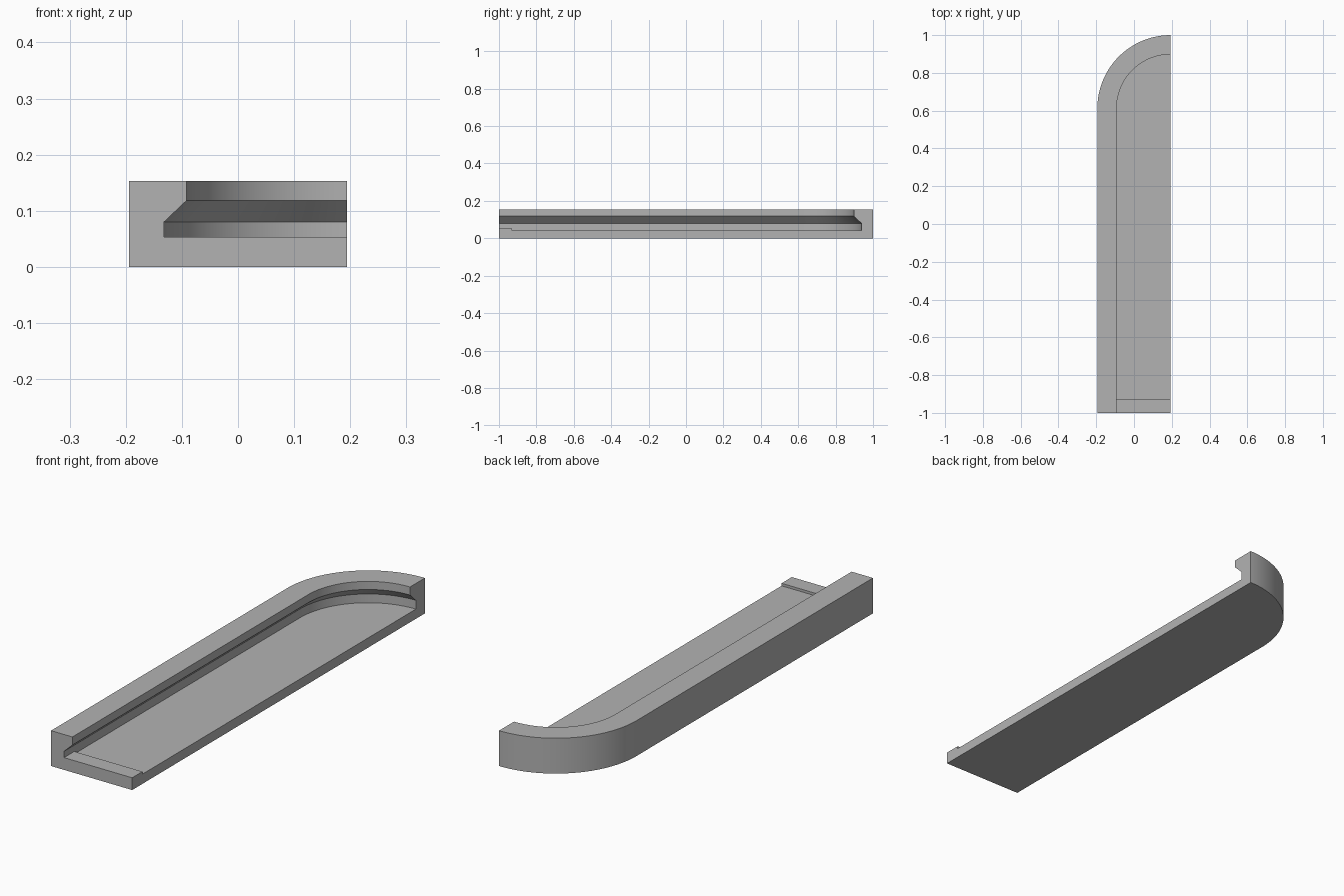
import bpy, bmesh, math

cube = bpy.data.objects.get("Cube")
if cube:
    bpy.data.objects.remove(cube, do_unlink=True)

HALF_W, RADIUS = 0.194, 0.388
ARC_Y = 1 - RADIUS
FLOOR, LIP, LIP_Y = 0.042, 0.053, -0.93
STEPS = 40
# Wall section: (inset from the outer edge, height)
SECTION = [(0, 0), (0, 0.153), (0.102, 0.153), (0.102, 0.118), (0.062, 0.08)]
FOOT = 0.062

grey = bpy.data.materials.new("light_grey")
grey.use_nodes = True
colour = (0.45, 0.45, 0.45, 1)
grey.diffuse_color = colour
grey.node_tree.nodes["Principled BSDF"].inputs["Base Color"].default_value = colour

bm = bmesh.new()


def straight(y):
    return lambda d, z: bm.verts.new((d - HALF_W, y, z))


def curved(a):
    return lambda d, z: bm.verts.new((HALF_W - (RADIUS - d) * math.cos(a),
                                      ARC_Y + (RADIUS - d) * math.sin(a), z))


# Stations along the path: two for the raised end lip, then the rounded end
places = [straight(-1), straight(LIP_Y)]
places += [curved(i / STEPS * math.pi / 2) for i in range(STEPS + 1)]
rings = []
for i, place in enumerate(places):
    foot = LIP if i < 2 else FLOOR
    rings.append([place(d, z) for d, z in SECTION + [(FOOT, foot)]])
step_foot = places[1](FOOT, FLOOR)

# Wall swept along the stations
for i, (a, b) in enumerate(zip(rings, rings[1:])):
    for k in range(len(a) - 1):
        face = [a[k], b[k], b[k + 1], a[k + 1]]
        if i == 1 and k == len(a) - 2:
            face.append(step_foot)
            face = [a[k], b[k], b[k + 1], step_foot, a[k + 1]]
        bm.faces.new(face)

# Open side corners
side = lambda y, z: bm.verts.new((HALF_W, y, z))
base_front, lip_front = side(-1, 0), side(-1, LIP)
lip_back, floor_front = side(LIP_Y, LIP), side(LIP_Y, FLOOR)
first, last = rings[0], rings[-1]

# Underside, front end, open side, lip and floor
bm.faces.new([r[0] for r in rings] + [base_front])
bm.faces.new(first + [lip_front, base_front])
bm.faces.new(last + [floor_front, lip_back, lip_front, base_front])
bm.faces.new([first[-1], rings[1][-1], lip_back, lip_front])
bm.faces.new([rings[1][-1], step_foot, floor_front, lip_back])
bm.faces.new([step_foot] + [r[-1] for r in rings[2:]] + [floor_front])
bmesh.ops.recalc_face_normals(bm, faces=bm.faces)

mesh = bpy.data.meshes.new("slotted_channel_half")
bm.to_mesh(mesh)
bm.free()
mesh.materials.append(grey)
channel = bpy.data.objects.new("slotted_channel_half", mesh)
bpy.context.scene.collection.objects.link(channel)

bpy.ops.object.select_all(action="DESELECT")
channel.select_set(True)
bpy.context.view_layer.objects.active = channel
bpy.ops.object.shade_smooth_by_angle(angle=math.radians(30))
